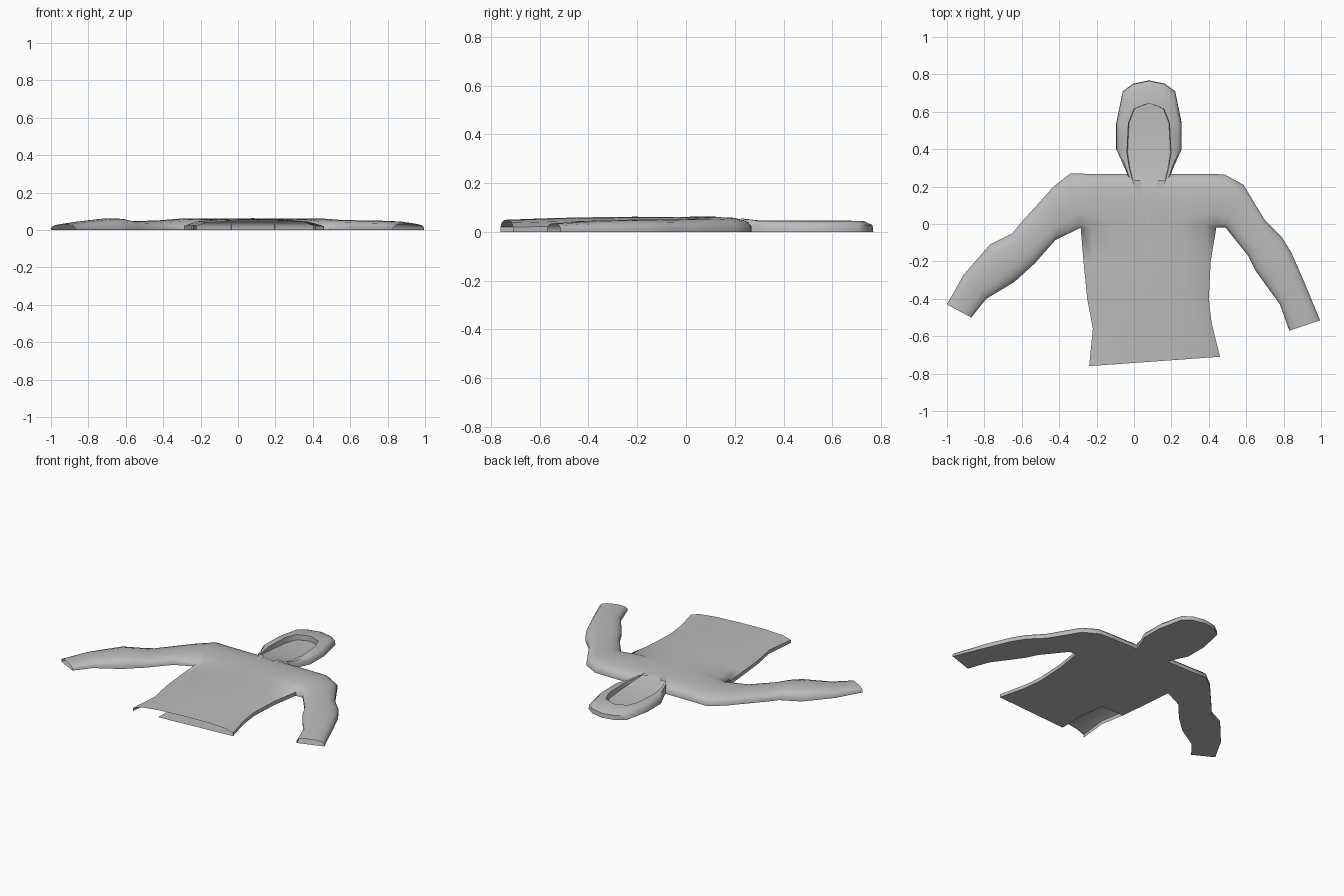
import bpy, bmesh, math

cube = bpy.data.objects.get("Cube")
if cube:
    bpy.data.objects.remove(cube)

cloth = bpy.data.materials.new("grey cloth")
cloth.use_nodes = True
cloth.diffuse_color = (0.5, 0.5, 0.5, 1)
bsdf = cloth.node_tree.nodes["Principled BSDF"]
bsdf.inputs["Base Color"].default_value = (0.5, 0.5, 0.5, 1)
bsdf.inputs["Roughness"].default_value = 0.9

# Rounded cross-section of flattened cloth: position across, share of height
EDGE = 0.4
PROFILE = [(0, EDGE), (.08, .75), (.25, .95), (.5, 1), (.75, .95), (.92, .75), (1, EDGE)]
CHEST = 0.061


def finish(bm, name):
    bmesh.ops.remove_doubles(bm, verts=bm.verts, dist=0.0005)
    bmesh.ops.dissolve_degenerate(bm, edges=bm.edges, dist=0.0001)
    bmesh.ops.recalc_face_normals(bm, faces=bm.faces)
    mesh = bpy.data.meshes.new(name)
    bm.to_mesh(mesh)
    bm.free()
    mesh.materials.append(cloth)
    obj = bpy.data.objects.new(name, mesh)
    bpy.context.collection.objects.link(obj)
    bpy.ops.object.select_all(action='DESELECT')
    obj.select_set(True)
    bpy.context.view_layer.objects.active = obj
    bpy.ops.object.shade_smooth_by_angle(angle=math.radians(50))
    return obj


def section(bm, a, b, h, low=EDGE):
    """Top and bottom vertex rows from a to b; low lifts the far edge."""
    top, bottom = [], []
    for t, p in PROFILE:
        if t > .5:
            p = 1 - (1 - low) * (1 - p) / (1 - EDGE)
        x, y = a[0] + (b[0] - a[0]) * t, a[1] + (b[1] - a[1]) * t
        top.append(bm.verts.new((x, y, h * p)))
        bottom.append(bm.verts.new((x, y, 0)))
    return top, bottom, low


def loft(bm, rows, hole=lambda row, col: False):
    """Skin neighbouring sections, leaving the ends open."""
    for r, (s, n) in enumerate(zip(rows, rows[1:])):
        for c in range(len(PROFILE) - 1):
            for k in (0, 1):
                if k == 0 or not hole(r, c):
                    bm.faces.new((s[k][c], s[k][c + 1], n[k][c + 1], n[k][c]))
        for c in (0, -1):
            if c == 0 or max(s[2], n[2]) == EDGE:
                bm.faces.new((s[0][c], n[0][c], n[1][c], s[1][c]))


# Body and sleeves share one skin
bm = bmesh.new()
pit_r, pit_l = (-.285, -.02), (.44, -.02)

# Torso, from the armpits to the open hem
torso = [(pit_r, pit_l, CHEST), ((-.27, -.2), (.41, -.2), .062),
         ((-.25, -.4), (.4, -.4), .06), ((-.22, -.56), (.415, -.53), .057),
         ((-.24, -.76), (.46, -.71), .05)]
loft(bm, [section(bm, *r) for r in torso],
     hole=lambda row, col: row >= 2 and col < 2)

# Sleeves and shoulder yoke, from cuff to cuff
right = [((-1, -.43), (-.87, -.5), .03), ((-.91, -.27), (-.79, -.4), .045),
         ((-.77, -.11), (-.64, -.31), .063), ((-.65, -.05), (-.585, -.26), .06),
         ((-.61, 0), (-.53, -.21), .047), ((-.43, .2), (-.42, -.085), .052),
         ((-.34, .27), pit_r, CHEST)]
yoke = []
for t, p in PROFILE[1:-1]:
    x = pit_r[0] + (pit_l[0] - pit_r[0]) * t
    yoke.append(((x, .268), (x, -.02), CHEST, p))
left = [((.485, .265), pit_l, CHEST), ((.585, .21), (.49, -.02), .055),
        ((.7, .02), (.61, -.17), .052), ((.79, -.07), (.65, -.25), .05),
        ((.84, -.15), (.70, -.32), .05), ((.91, -.31), (.78, -.43), .047),
        ((.995, -.515), (.83, -.57), .035)]
loft(bm, [section(bm, *r) for r in right + yoke + left])
finish(bm, "hoodie_body")

# Hood: a raised rim around a sunken back panel
bm = bmesh.new()
MID = .08
outer = [(.115, .262), (.13, .3), (.175, .4), (.175, .54), (.14, .71), (.085, .75), (0, .768)]
inner = [(.085, .22), (.105, .3), (.118, .38), (.11, .54), (.08, .615), (.04, .632), (0, .645)]
floor = [.055, .035, .02, .012, .012, .012, .012]
for side in (-1, 1):
    strips = []
    for i, ((ox, oy), (ix, iy), fz) in enumerate(zip(outer, inner, floor)):
        rim = .056 if i == 0 else .047
        mx, my = ox * .7 + ix * .3, oy * .7 + iy * .3
        pts = [(0, oy, 0), (ox, oy, 0), (ox * .99, oy - .003, .028), (mx, my, rim - .003),
               (ix, iy, rim), (ix * .97, iy, fz), (0, iy, fz)]
        strips.append([bm.verts.new((MID + side * x, y, z)) for x, y, z in pts])
    for s, n in zip(strips, strips[1:]):
        for j in range(len(s) - 1):
            bm.faces.new((s[j], s[j + 1], n[j + 1], n[j]))
finish(bm, "hood")

# Neckline folds meeting in a shallow V on the chest
bm = bmesh.new()
for side in (-1, 1):
    pts = [(side * .09, .235, .0605), (side * .05, .235, .0605),
           (0, .0, .0615), (0, .04, .0635)]
    bm.faces.new([bm.verts.new((MID + x, y, z)) for x, y, z in pts])
finish(bm, "neckline_fold")
